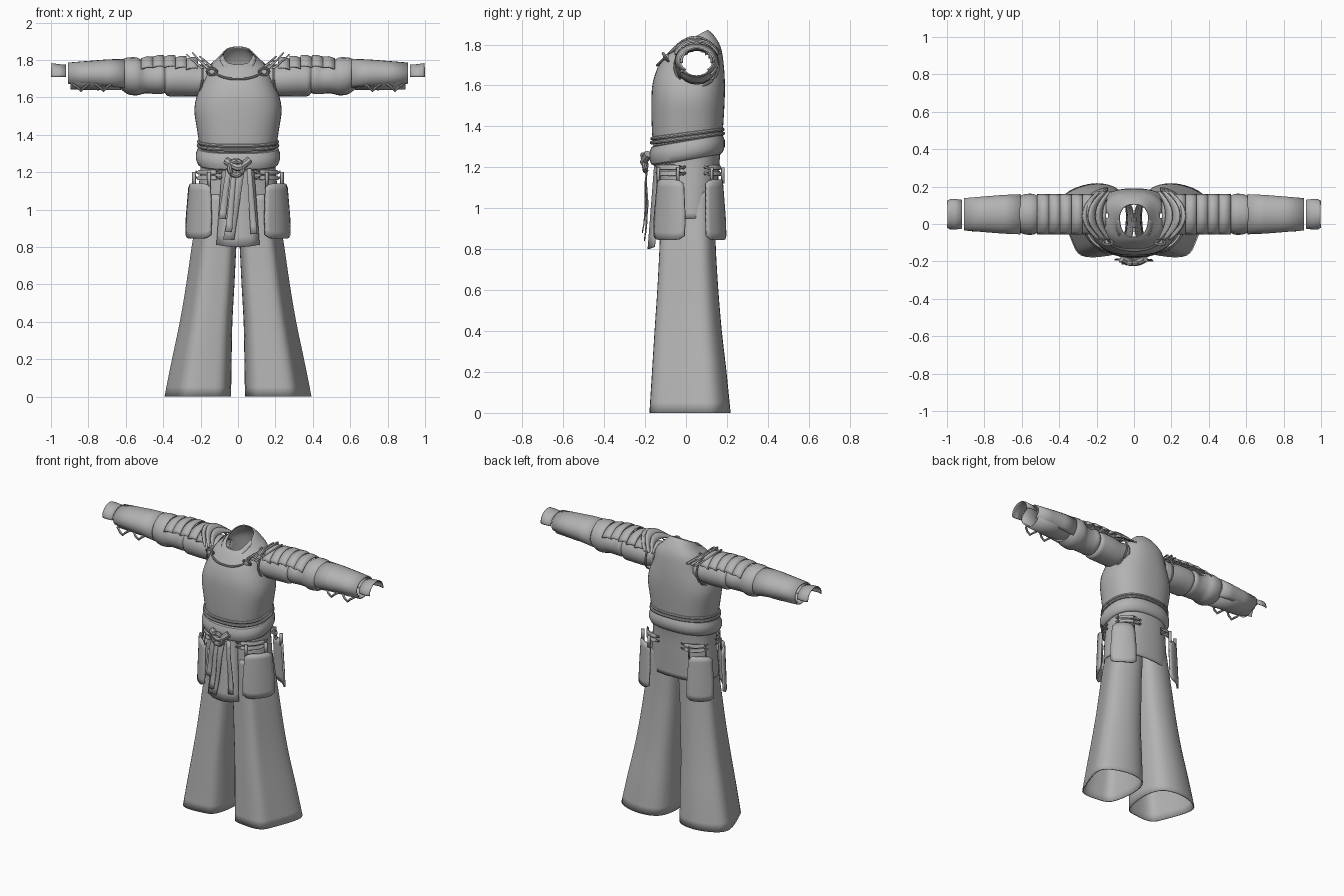
import bpy, bmesh, math
from mathutils import Vector as V

if "Cube" in bpy.data.objects:
    bpy.data.objects.remove(bpy.data.objects["Cube"])

grey = bpy.data.materials.new("cloth_grey")
grey.diffuse_color = (0.45, 0.45, 0.45, 1)
grey.use_nodes = True
grey.node_tree.nodes["Principled BSDF"].inputs["Base Color"].default_value = grey.diffuse_color


def spline(keys, n, closed=False):
    """Smooth curve through tuples, n steps per span."""
    m, out = len(keys), []
    get = (lambda i: keys[i % m]) if closed else (lambda i: keys[max(0, min(m - 1, i))])
    for i in range(m if closed else m - 1):
        a, b, c, d = (get(i + k) for k in (-1, 0, 1, 2))
        for s in range(n):
            t = s / n
            out.append(tuple(0.5 * (2 * q + (r - p) * t + (2 * p - 5 * q + 4 * r - w) * t * t
                                    + (3 * q - p - 3 * r + w) * t ** 3)
                             for p, q, r, w in zip(a, b, c, d)))
    return out if closed else out + [keys[-1]]


def loft(name, rings, closed=True, thick=0.006, mirror=False, caps=False, drop=None):
    """Skin a list of point rows; optional thickness and mirroring."""
    bm = bmesh.new()
    vs = [[bm.verts.new(p) for p in r] for r in rings]
    n = len(rings[0])
    for a, b in zip(vs, vs[1:]):
        for j in range(n if closed else n - 1):
            k = (j + 1) % n
            bm.faces.new((a[j], a[k], b[k], b[j]))
    if caps:
        bm.faces.new(vs[0])
        bm.faces.new(vs[-1])
    if drop:
        bmesh.ops.delete(bm, geom=[f for f in bm.faces if drop(f.calc_center_median())], context='FACES')
    bmesh.ops.recalc_face_normals(bm, faces=bm.faces)
    me = bpy.data.meshes.new(name)
    bm.to_mesh(me)
    bm.free()
    me.materials.append(grey)
    ob = bpy.data.objects.new(name, me)
    bpy.context.collection.objects.link(ob)
    if thick:
        mod = ob.modifiers.new("thickness", 'SOLIDIFY')
        mod.thickness, mod.offset = thick, 0
    if mirror:
        ob.modifiers.new("mirror", 'MIRROR').use_clip = False
    return ob


def oval(z, hw, y0, y1, tilt=0.0, e=2.4, n=48):
    """Horizontal rounded ring, tilted front to back."""
    out = []
    for i in range(n):
        a = 2 * math.pi * i / n
        c, s = math.cos(a), math.sin(a)
        x = hw * math.copysign(abs(c) ** (2 / e), c)
        y = (y0 + y1) / 2 + (y1 - y0) / 2 * math.copysign(abs(s) ** (2 / e), s)
        out.append((x, y, z + tilt * y))
    return out


def tube(name, pts, r, mirror=False, flat=1.0, n=8):
    """Round cord along points."""
    P, rings = [V(p) for p in pts], []
    for i, p in enumerate(P):
        t = (P[min(i + 1, len(P) - 1)] - P[max(i - 1, 0)]).normalized()
        ref = V((0, 0, 1)) if abs(t.z) < 0.8 else V((0, 1, 0))
        u = t.cross(ref).normalized()
        w = u.cross(t)
        rings.append([p + u * r * flat * math.cos(k * math.tau / n) + w * r * math.sin(k * math.tau / n)
                      for k in range(n)])
    return loft(name, rings, thick=0, mirror=mirror, caps=True)


def arc(x, cz, ry, rz, a0, a1, n=20, cy=0.052):
    """Part of a ring around the arm."""
    A = [math.radians(a0 + (a1 - a0) * i / n) for i in range(n + 1)]
    return [(x, cy + ry * math.cos(a), cz + rz * math.sin(a)) for a in A]


# Tunic body: skirt, waist, chest, shoulders and neck
body = spline([(0.95, .222, -.125, .15, 0), (1.1, .21, -.13, .155, 0), (1.22, .198, -.135, .16, 0),
               (1.32, .2, -.158, .172, 0), (1.42, .215, -.165, .18, 0), (1.53, .23, -.166, .186, 0),
               (1.61, .216, -.16, .187, 0), (1.69, .183, -.136, .182, .03), (1.75, .16, -.105, .17, .15),
               (1.785, .115, -.085, .145, .3), (1.812, .078, -.068, .105, .55)], 4)
loft("tunic", [oval(*k) for k in body],
     drop=lambda c: abs(c.x) > .1 and (c.y - .052) ** 2 + (c.z - 1.7) ** 2 < .075 ** 2)
# Armhole rim and neckline of the chest plate
tube("neckline_trim", spline([(-.145, -.075, 1.765), (-.115, -.115, 1.725), (-.06, -.136, 1.703),
                             (0, -.141, 1.698), (.06, -.136, 1.703), (.115, -.115, 1.725),
                             (.145, -.075, 1.765)], 4), .006)
hole = [(.19 + .018 * abs(math.sin(a)) * (math.sin(a) < 0), .052 + .108 * math.cos(a), 1.695 + .1 * math.sin(a))
        for a in [math.tau * i / 32 for i in range(33)]]
tube("armhole_rim", hole, .006, mirror=True)
# Crossed collar
for s in (1, -1):
    edge = spline([(s * .078, .03, 1.83), (s * .06, -.04, 1.79), (-s * .012, -.098, 1.725)], 5)
    loft("collar_lapel", [[p, (p[0] + s * .02, p[1] - .02, p[2] - .022)] for p in edge], False, .008)

# Wide trouser legs
section = spline([(.09, .1), (.34, 0), (.69, .01), (.84, .23), (1, .69), (.86, .9), (.46, 1), (.11, .9), (0, .56)],
                 4, True)
leg = spline([(0, .04, .39, -.17, .215), (.2, .037, .35, -.158, .195), (.4, .033, .308, -.146, .172),
              (.6, .022, .274, -.133, .155), (.8, .012, .245, -.123, .143), (.95, .002, .22, -.118, .138),
              (1.08, .002, .198, -.115, .135)], 3)
loft("trouser_leg", [[(a + (b - a) * u, c + (d - c) * v, z) for u, v in section] for z, a, b, c, d in leg],
     mirror=True)

# Sash, cords and knot
loft("sash", [oval(z, .2 + g, -.155 - g, .165 + g, .17) for z, g in
              ((1.235, -.005), (1.245, .012), (1.27, .022), (1.3, .022), (1.325, .012), (1.33, -.005))])
for z, g in ((1.342, .012), (1.362, .01)):
    pts = oval(z, .2 + g, -.156 - g, .17 + g, .13)
    tube("waist_cord", pts + pts[:1], .009)
tube("knot", spline([(-.065, -.185, 1.262), (-.03, -.2, 1.24), (.0, -.205, 1.225), (.03, -.2, 1.24),
                     (.06, -.185, 1.265)], 4), .02)
tube("knot_loop", [(-.01 + .036 * math.sin(a), -.198 - .012 * math.cos(a / 2) ** 2, 1.222 + .038 * math.cos(a))
                   for a in [math.tau * i / 20 for i in range(21)]], .014)

# Front apron and hanging ribbons
loft("front_apron", [[(u * (.082 + .032 * t), -.15 - .035 * t + .03 * u * u,
                       1.25 - .45 * t + .012 * u * u * t) for u in (-1, -.6, -.2, .2, .6, 1)]
                     for t in [i / 8 for i in range(9)]], False, .008)
for x0, x1, w, zb, yb in ((-.05, -.085, .02, .95, -.195), (-.02, -.05, .018, .88, -.215),
                          (.015, -.05, .03, .84, -.205), (.06, .085, .018, .87, -.2)):
    loft("ribbon", [[(x0 + (x1 - x0) * t + k * w * (.7 + .3 * t), -.185 + (yb + .185) * t - .006 * math.sin(6 * t),
                      1.22 + (zb - 1.22) * t) for k in (-1, 0, 1)] for t in [i / 8 for i in range(9)]],
         False, .006)


def hip_panel(name, a, b, z0, z1, flare, bulge, thick):
    """Curved plate around the hip between two plan points."""
    a, b = V(a), V(b)
    out = V((b.y - a.y, a.x - b.x)).normalized()
    if out.x < 0:
        out = -out
    rows = []
    for i in range(9):
        t, row = i / 8, []
        for j in range(9):
            u = j / 8
            k = (u - .5) * (.86 + .14 * min(1, t * 1.6)) + .5
            p = a.lerp(b, k) + out * (bulge * 4 * u * (1 - u) + flare * t)
            row.append((p.x, p.y, z0 + (z1 - z0) * t + (.02 * abs(2 * u - 1) ** 6) * (2 * t - 1)))
        rows.append(row)
    loft(name, rows, False, thick, mirror=True)


# Hip plates with their hanging straps
hip_panel("front_hip_plate", (.137, -.148), (.268, .0), 1.14, .845, .01, .025, .012)
hip_panel("rear_hip_plate", (.27, .09), (.135, .182), 1.14, .845, .012, .02, .012)
for z in (1.2, 1.17):
    hip_panel("front_hip_strap", (.085, -.145), (.222, .0), z + .012, z - .012, .004, .035, .008)
    hip_panel("rear_hip_strap", (.225, .085), (.08, .165), z + .012, z - .012, .004, .03, .008)
for x, y in ((.155, -.135), (.235, -.04), (.235, .125), (.15, .18)):
    loft("plate_hanger", [[(x + k * .008, y + k * .006, z) for k in (-1, 1)] for z in (1.2, 1.12)], False, .006,
         mirror=True)

# Puffed sleeve
sleeve = spline([(.15, 1.7, .078), (.21, 1.69, .082), (.28, 1.695, .088), (.34, 1.697, .088), (.375, 1.695, .085),
                 (.39, 1.7, .074), (.41, 1.705, .084), (.45, 1.7, .078), (.5, 1.705, .082), (.54, 1.712, .098),
                 (.58, 1.714, .097), (.605, 1.718, .088), (.625, 1.722, .075)], 3)
loft("sleeve", [arc(x, cz, r + .008, r, 0, 342, 19) for x, cz, r in sleeve], mirror=True)

# Bracer shell, its lower guard, lacing and hand guard
loft("bracer", [arc(x, cz, ry, rz, -50, 230) for x, cz, ry, rz in
                ((.607, 1.718, .104, .084), (.7, 1.722, .1, .077), (.8, 1.722, .092, .069), (.908, 1.722, .083, .06))],
     False, .008, mirror=True)
loft("bracer_lower_guard", [arc(x, 1.715, ry, rz, 205, 335) for x, ry, rz in
                            ((.625, .092, .072), (.75, .088, .074), (.895, .074, .07))], False, .006, mirror=True)
for x in (.72, .84):
    tube("bracer_lace", [(x - .045, -.02, 1.672), (x - .02, -.035, 1.655), (x, -.03, 1.635), (x + .02, -.035, 1.655),
                         (x + .045, -.02, 1.672)], .007, mirror=True)
loft("hand_guard", [arc(x, 1.715, ry, rz, -5, 185) for x, ry, rz in
                    ((.92, .075, .058), (.96, .08, .06), (.985, .078, .064), (.998, .07, .066))], False, .005, mirror=True)

# Overlapping upper-arm plates
T = [i / 8 - 1 for i in range(17)]
for i in range(5):
    x = .215 + .06 * i
    top = (1.805, 1.81, 1.815, 1.815, 1.808)[i]
    loft("arm_plate", [[(x + dx, .052 + .105 * t, top + dz - .055 * abs(t) ** 2.5) for t in T]
                       for dx, dz in ((0, .006), (.03, .008), (.062, -.002))], False, .008, mirror=True)

# Raised shoulder crests and their fastening rings
for x0, w, h, bow in ((.125, .035, .03, .045), (.15, .045, .05, .05), (.18, .04, .04, .055)):
    loft("shoulder_crest", [[(x0 + bow * (1 - t * t) + k * w * (1 - .6 * t * t), .045 + .13 * t,
                              1.755 + .035 * (1 - t * t) + k * h * (1 - t * t)) for t in T] for k in (0, .5, 1)],
         False, .008, mirror=True)
A = [math.tau * i / 20 for i in range(21)]
tube("shoulder_ring", [(.14 + .026 * math.cos(a), -.1 - .012 * math.sin(a), 1.738 + .018 * math.sin(a)) for a in A],
     .007, mirror=True)
tube("shoulder_knob", [(.14, -.085, 1.735), (.14, -.112, 1.738)], .014, mirror=True, n=12)

bpy.ops.object.select_all(action='SELECT')
bpy.context.view_layer.objects.active = bpy.context.selected_objects[0]
bpy.ops.object.shade_smooth_by_angle(angle=math.radians(40))
